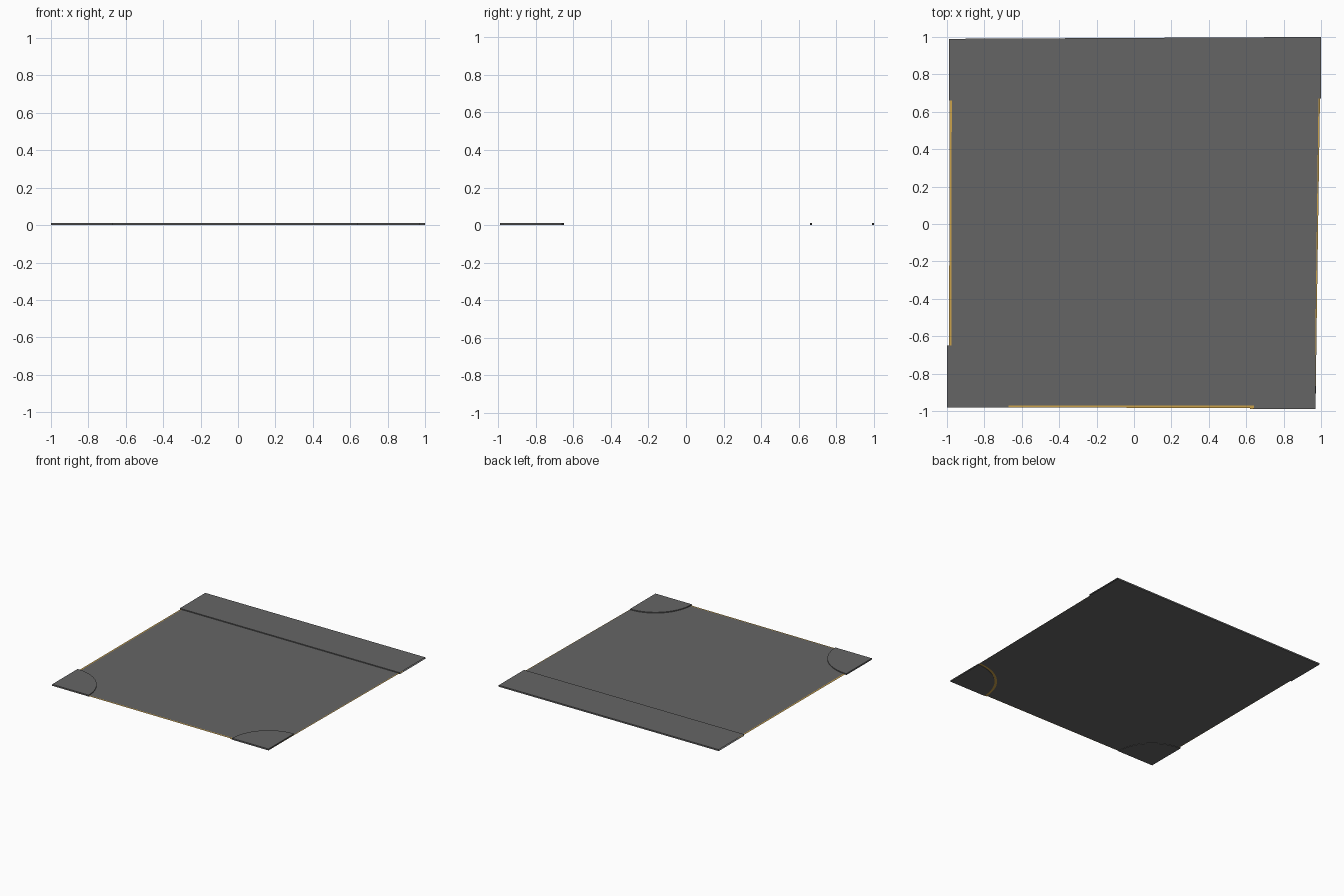
import bpy, bmesh, math

if "Cube" in bpy.data.objects:
    bpy.data.objects.remove(bpy.data.objects["Cube"])

TOP = 0.012  # height of the raised covering pieces


def material(name, rgb):
    m = bpy.data.materials.new(name)
    m.diffuse_color = (*rgb, 1)
    m.use_nodes = True
    m.node_tree.nodes["Principled BSDF"].inputs["Base Color"].default_value = m.diffuse_color
    return m


GREY = material("dark grey", (0.13, 0.13, 0.13))
GOLD = material("gold", (0.60, 0.36, 0.07))


def shell(name, outline, z0, z1, mat, open_sides=()):
    """Flat plate from an outline; one sheet if z0 == z1, else walled."""
    bm = bmesh.new()
    low = [bm.verts.new((x, y, z0)) for x, y in outline]
    if z0 == z1:
        bm.faces.new(low)
    else:
        high = [bm.verts.new((x, y, z1)) for x, y in outline]
        bm.faces.new(high)
        bm.faces.new(low[::-1])
        n = len(low)
        for i in range(n):
            if i not in open_sides:
                j = (i + 1) % n
                bm.faces.new((low[i], low[j], high[j], high[i]))
    me = bpy.data.meshes.new(name)
    bm.to_mesh(me)
    bm.free()
    me.materials.append(mat)
    ob = bpy.data.objects.new(name, me)
    bpy.context.collection.objects.link(ob)
    return ob


def arc(cx, cy, r, a0, a1, n=24):
    return [(cx + r * math.cos(math.radians(a0 + (a1 - a0) * i / n)),
             cy + r * math.sin(math.radians(a0 + (a1 - a0) * i / n)))
            for i in range(n + 1)]


# gold sheet showing as a narrow border, between two grey board sheets
shell("gold_border", [(-0.99, -0.98), (0.97, -0.985), (0.995, 0.72), (-0.985, 0.72)],
      0.004, 0.004, GOLD)
board = [(-0.977, -0.97), (0.965, -0.972), (0.987, 0.72), (-0.974, 0.72)]
shell("board_top", board, 0.005, 0.005, GREY)
shell("board_bottom", [(x * 1.006, y * 1.006) for x, y in board][::-1],
      0.003, 0.003, GREY)

# spine strip, open at its two ends
shell("spine_strip", [(-0.99, 0.66), (1.0, 0.67), (1.0, 1.0), (-0.99, 0.99)],
      0, TOP, GREY, open_sides=(1, 3))

# quarter-round corner covers
for name, cx, cy, a0 in (("left_corner", -1.0, -0.98, 0),
                         ("right_corner", 0.97, -0.99, 90)):
    shell(name, [(cx, cy)] + arc(cx, cy, 0.33, a0, a0 + 90), 0, TOP, GREY)

# gold line round the right corner underneath
shell("corner_gold_line", arc(0.97, -0.99, 0.331, 90, 180)
      + arc(0.97, -0.99, 0.35, 180, 90), 0.002, 0.002, GOLD)
